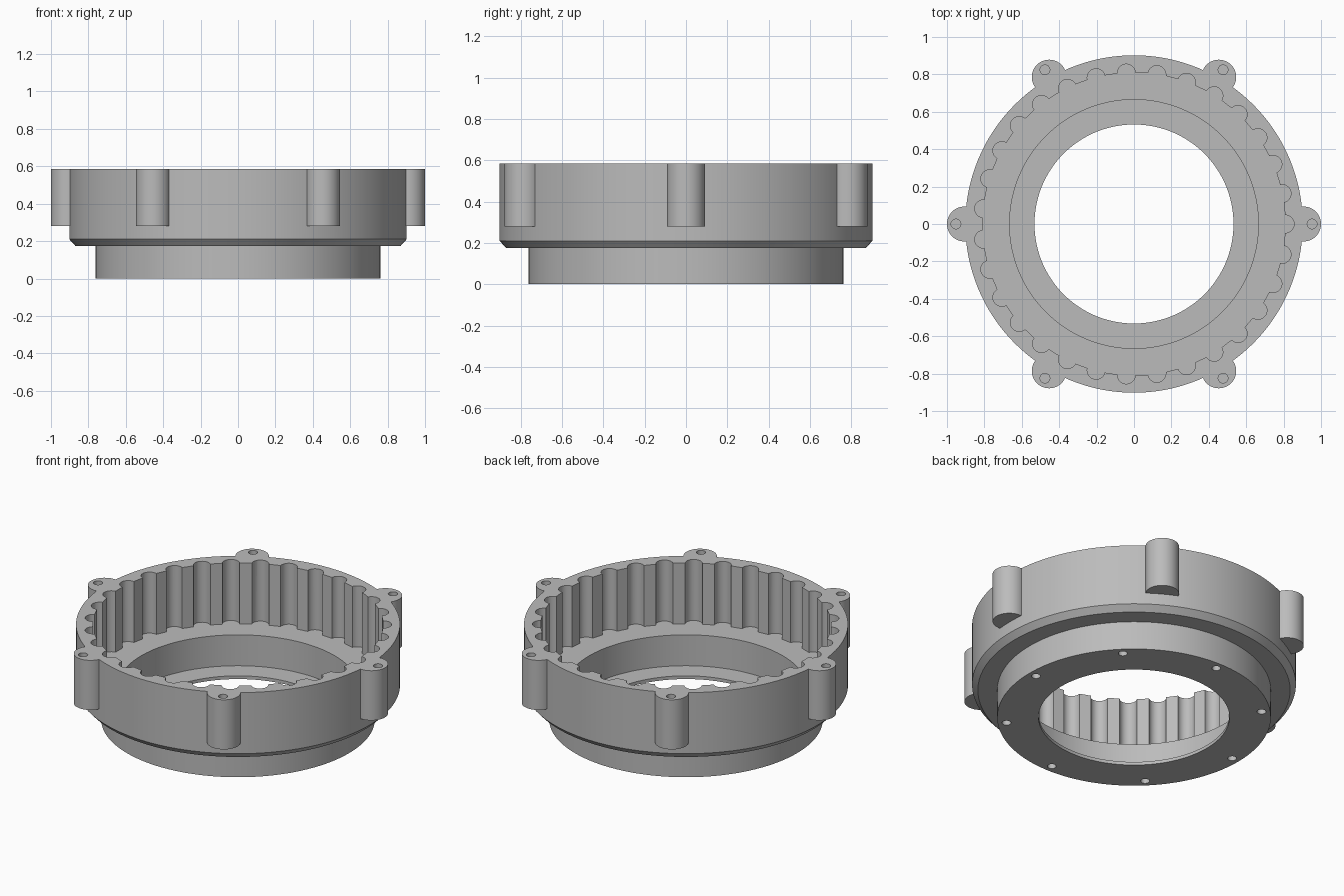
import bpy, bmesh
from math import sin, cos, tau, pi, radians, asin
from mathutils import Vector, Matrix

if "Cube" in bpy.data.objects:
    bpy.data.objects.remove(bpy.data.objects["Cube"], do_unlink=True)

TOP, FLOOR = 0.585, 0.21

metal = bpy.data.materials.new("plain grey")
metal.use_nodes = True
GREY = (0.5, 0.5, 0.5, 1)
metal.diffuse_color = GREY
metal.node_tree.nodes["Principled BSDF"].inputs["Base Color"].default_value = GREY


def polar(r, a):
    return Vector((r * cos(a), r * sin(a)))


def circle(center, r, n):
    return [center + polar(r, tau * i / n) for i in range(n)]


def prism(bm, outline, z0, z1):
    """Closed solid with the given outline, listed counter-clockwise."""
    low = [bm.verts.new((p.x, p.y, z0)) for p in outline]
    high = [bm.verts.new((p.x, p.y, z1)) for p in outline]
    bm.faces.new(low[::-1])
    bm.faces.new(high)
    for i in range(len(low)):
        j = (i + 1) % len(low)
        bm.faces.new((low[i], low[j], high[j], high[i]))


def finish(bm, name):
    bmesh.ops.recalc_face_normals(bm, faces=bm.faces)
    mesh = bpy.data.meshes.new(name)
    bm.to_mesh(mesh)
    bm.free()
    mesh.materials.append(metal)
    obj = bpy.data.objects.new(name, mesh)
    bpy.context.collection.objects.link(obj)
    return obj


def combine(target, other, operation):
    """Apply a boolean and throw the helper away."""
    mod = target.modifiers.new(other.name, "BOOLEAN")
    mod.object, mod.operation, mod.solver = other, operation, "EXACT"
    bpy.context.view_layer.objects.active = target
    bpy.ops.object.modifier_apply(modifier=mod.name)
    bpy.data.objects.remove(other, do_unlink=True)


# Ring housing: turned profile with bottom lip, base collar and chamfered flange
profile = [(0.532, 0), (0.762, 0), (0.762, 0.175), (0.87, 0.175), (0.902, FLOOR),
           (0.902, TOP), (0.665, TOP), (0.665, 0.02), (0.532, 0.02)]
bm = bmesh.new()
SEGMENTS = 144
rings = [[bm.verts.new((*polar(r, tau * s / SEGMENTS), z)) for r, z in profile]
         for s in range(SEGMENTS)]
for s in range(SEGMENTS):
    a, b = rings[s], rings[(s + 1) % SEGMENTS]
    for i in range(len(profile)):
        j = (i + 1) % len(profile)
        bm.faces.new((a[i], b[i], b[j], a[j]))
housing = finish(bm, "ring_housing")

# Six screw lugs around the rim
bm = bmesh.new()
for k in range(6):
    prism(bm, circle(polar(0.907, k * tau / 6), 0.093, 48), 0.28, TOP)
combine(housing, finish(bm, "screw_lugs"), "UNION")

# Pocket with round pin grooves along its wall
GROOVES, MIDDLE, RADIUS, STEPS = 31, 0.808, 0.048, 12
outline = []
for g in range(GROOVES):
    a = tau * g / GROOVES
    for s in range(STEPS + 1):
        outline.append(polar(MIDDLE, a) + polar(RADIUS, a - pi / 2 + pi * s / STEPS))
bm = bmesh.new()
prism(bm, outline, FLOOR, TOP + 0.1)
combine(housing, finish(bm, "grooved_pocket"), "DIFFERENCE")

# Blind screw holes in the lugs and in the underside
bm = bmesh.new()
for k in range(6):
    prism(bm, circle(polar(0.952, k * tau / 6), 0.026, 24), 0.37, TOP + 0.1)
for k in range(8):
    prism(bm, circle(polar(0.713, k * tau / 8), 0.025, 24), -0.1, 0.12)
combine(housing, finish(bm, "screw_holes"), "DIFFERENCE")

# Smooth round walls, crisp edges
bpy.ops.object.select_all(action="DESELECT")
housing.select_set(True)
bpy.context.view_layer.objects.active = housing
bpy.ops.object.shade_smooth_by_angle(angle=radians(25))
